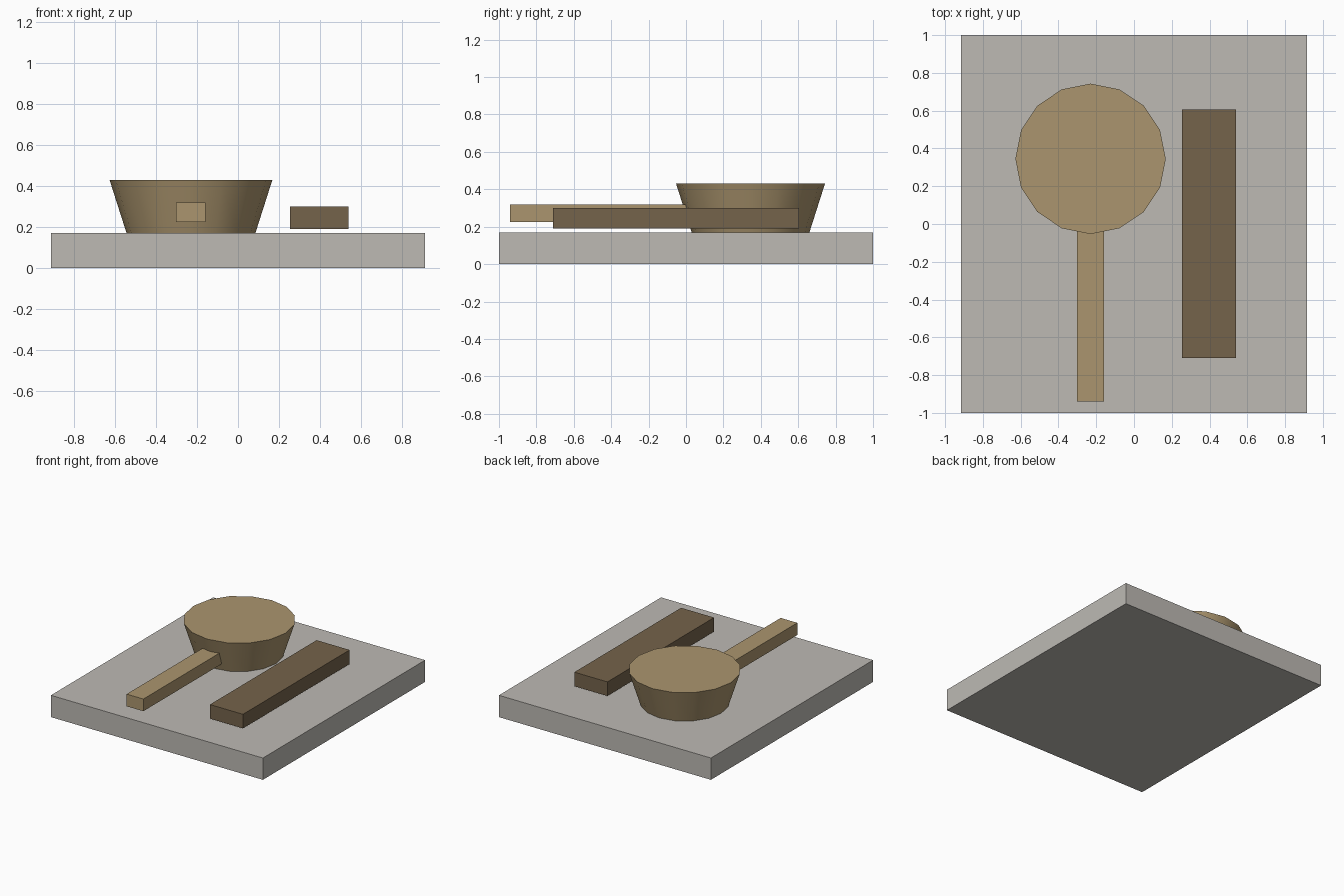
import bpy
import math

cube = bpy.data.objects.get("Cube")
if cube:
    bpy.data.objects.remove(cube, do_unlink=True)


def make_material(name, rgb):
    mat = bpy.data.materials.new(name)
    mat.use_nodes = True
    colour = (*rgb, 1)
    mat.diffuse_color = colour
    bsdf = next(n for n in mat.node_tree.nodes if n.type == "BSDF_PRINCIPLED")
    bsdf.inputs["Base Color"].default_value = colour
    return mat


def make_box(name, mat, x, y, z):
    """Box spanning the given (low, high) range on each axis."""
    spans = (x, y, z)
    bpy.ops.mesh.primitive_cube_add(size=1, location=[sum(s) / 2 for s in spans])
    obj = bpy.context.object
    obj.name = name
    obj.scale = [s[1] - s[0] for s in spans]
    bpy.ops.object.transform_apply(location=False, rotation=False, scale=True)
    obj.data.materials.append(mat)
    return obj


stone = make_material("pale stone", (0.51, 0.49, 0.456))
light_wood = make_material("light wood", (0.407, 0.301, 0.156))
dark_wood = make_material("dark wood", (0.178, 0.125, 0.07))

# Slab and the bar hovering just above it
make_box("base_slab", stone, (-0.915, 0.915), (-1, 1), (0, 0.17))
make_box("dark_bar", dark_wood, (0.255, 0.54), (-0.71, 0.605), (0.19, 0.30))

# Flared pan body with its straight handle
bottom, top = 0.17, 0.43
bpy.ops.mesh.primitive_cone_add(
    vertices=16, radius1=0.315, radius2=0.398, depth=top - bottom,
    location=(-0.23, 0.345, (bottom + top) / 2))
pan = bpy.context.object
pan.name = "pan_body"
pan.data.materials.append(light_wood)
bpy.ops.object.shade_smooth_by_angle(angle=math.radians(30))
make_box("pan_handle", light_wood, (-0.303, -0.159), (-0.94, 0.06), (0.225, 0.32))
